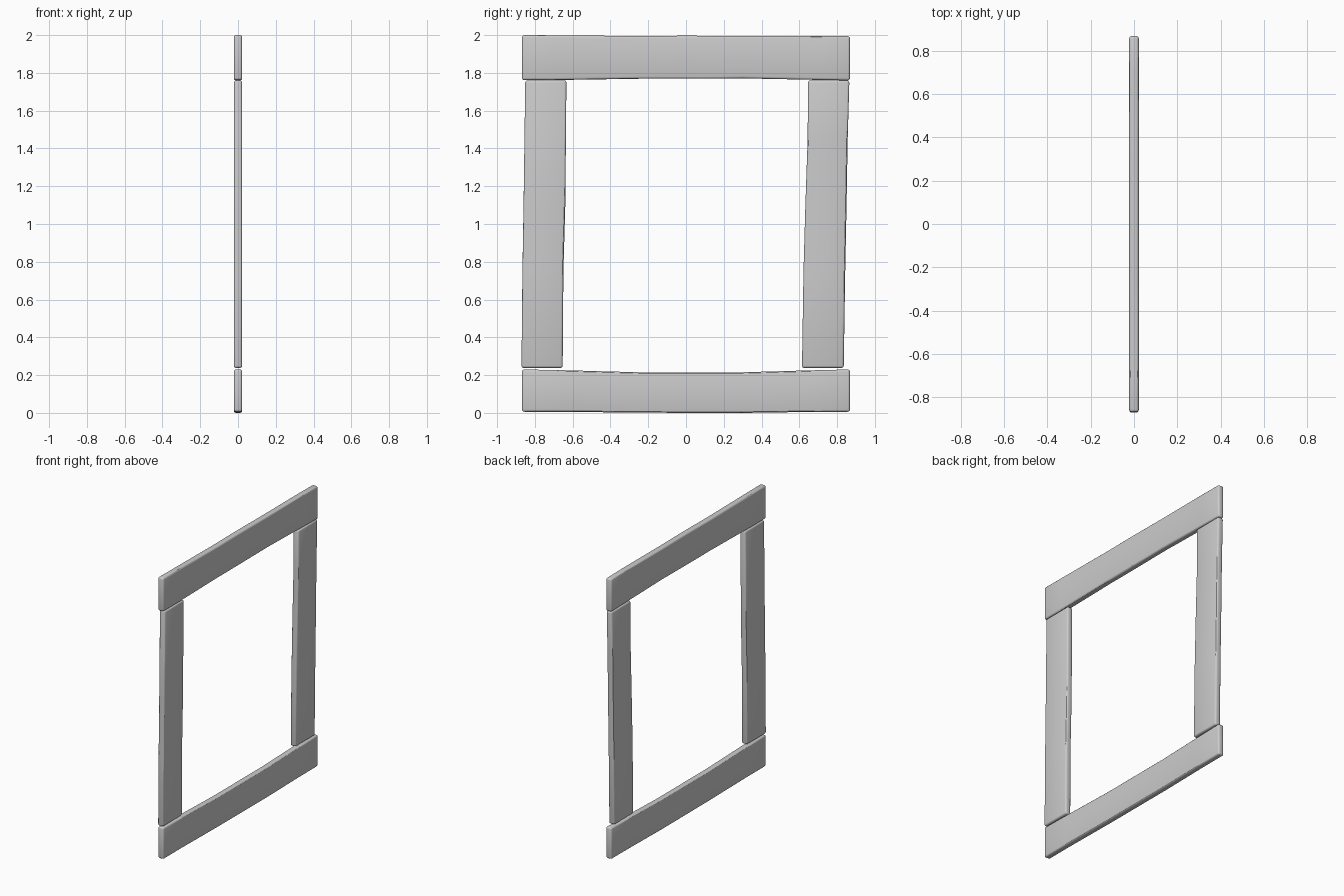
import bpy, bmesh

if "Cube" in bpy.data.objects:
    bpy.data.objects.remove(bpy.data.objects["Cube"])

HALF = 0.022  # half thickness of every board


def board(name, stations, vertical):
    """Board from (position along length, low edge, high edge) stations."""
    bm = bmesh.new()
    rings = []
    for t, lo, hi in stations:
        ring = []
        for x, e in ((-HALF, lo), (HALF, lo), (HALF, hi), (-HALF, hi)):
            ring.append(bm.verts.new((x, e, t) if vertical else (x, t, e)))
        rings.append(ring)
    for a, b in zip(rings, rings[1:]):
        for i in range(4):
            j = (i + 1) % 4
            bm.faces.new((a[i], a[j], b[j], b[i]))
    bm.faces.new(rings[0])
    bm.faces.new(rings[-1])
    bmesh.ops.recalc_face_normals(bm, faces=bm.faces)
    # rounded edges
    edges = [e for e in bm.edges if e.calc_face_angle(0) > 0.6]
    bmesh.ops.bevel(bm, geom=edges, offset=0.012, segments=3, profile=0.5,
                    affect='EDGES', clamp_overlap=True)
    mesh = bpy.data.meshes.new(name)
    bm.to_mesh(mesh)
    bm.free()
    obj = bpy.data.objects.new(name, mesh)
    bpy.context.collection.objects.link(obj)
    bpy.context.view_layer.objects.active = obj
    obj.select_set(True)
    bpy.ops.object.shade_smooth_by_angle()
    obj.select_set(False)


# horizontal boards, slightly bowed
board("top_rail", [(-0.868, 1.762, 2.0), (-0.7, 1.762, 1.999),
                   (-0.25, 1.769, 1.995), (0.0, 1.769, 1.997),
                   (0.3, 1.771, 1.995), (0.7, 1.763, 1.996),
                   (0.868, 1.76, 1.994)], False)
board("bottom_rail", [(-0.868, 0.006, 0.23), (-0.65, 0.006, 0.226),
                      (-0.25, 0.001, 0.215), (0.3, 0.0, 0.215),
                      (0.65, 0.005, 0.225), (0.868, 0.006, 0.23)], False)
# leaning uprights
board("left_upright", [(0.238, -0.871, -0.653), (0.75, -0.866, -0.649),
                       (1.1, -0.86, -0.639), (1.76, -0.851, -0.633)], True)
board("right_upright", [(0.238, 0.614, 0.835), (0.75, 0.622, 0.843),
                        (1.1, 0.632, 0.85), (1.45, 0.644, 0.856),
                        (1.76, 0.646, 0.865)], True)
